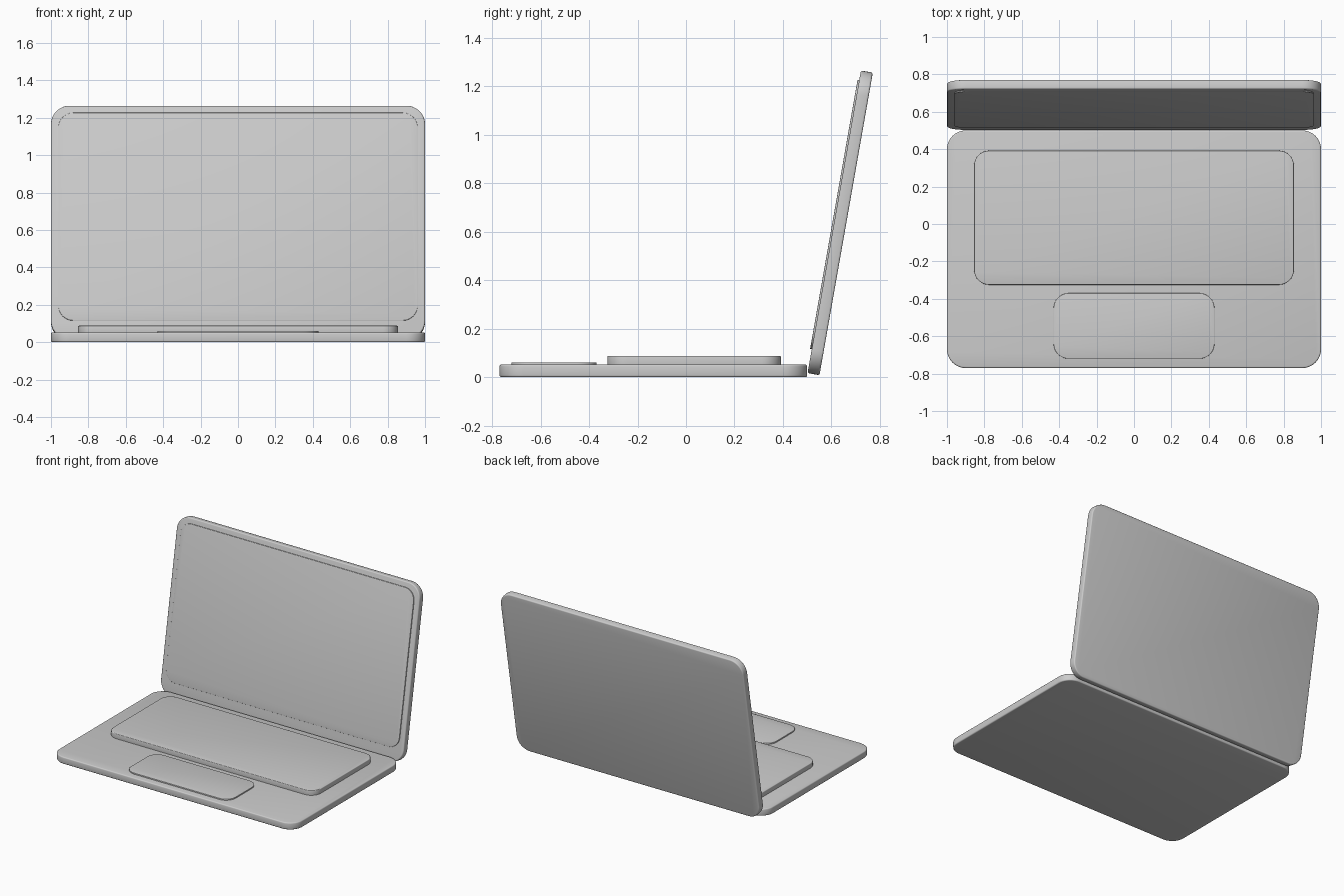
import bpy, bmesh
from math import pi, sin, cos, radians
from mathutils import Matrix

if "Cube" in bpy.data.objects:
    bpy.data.objects.remove(bpy.data.objects["Cube"])


def plate(name, half_w, y0, y1, z0, z1, radius, bevel, matrix=Matrix()):
    """Rounded rectangular slab with softened rims."""
    bm = bmesh.new()
    centres = [(half_w - radius, y1 - radius), (-half_w + radius, y1 - radius),
               (-half_w + radius, y0 + radius), (half_w - radius, y0 + radius)]
    steps = 10
    verts = []
    for i, (cx, cy) in enumerate(centres):
        for k in range(steps + 1):
            a = (i + k / steps) * pi / 2
            verts.append(bm.verts.new((cx + radius * cos(a), cy + radius * sin(a), z0)))
    face = bm.faces.new(verts)
    ext = bmesh.ops.extrude_face_region(bm, geom=[face], use_keep_orig=True)
    top = [g for g in ext["geom"] if isinstance(g, bmesh.types.BMVert)]
    bmesh.ops.translate(bm, verts=top, vec=(0, 0, z1 - z0))
    bmesh.ops.recalc_face_normals(bm, faces=bm.faces)
    rims = [e for e in bm.edges if abs(e.verts[0].co.z - e.verts[1].co.z) < 1e-6]
    bmesh.ops.bevel(bm, geom=rims, offset=bevel, segments=3, profile=0.5, affect='EDGES')
    mesh = bpy.data.meshes.new(name)
    bm.to_mesh(mesh)
    bm.free()
    obj = bpy.data.objects.new(name, mesh)
    obj.matrix_world = matrix
    bpy.context.collection.objects.link(obj)
    bpy.ops.object.select_all(action='DESELECT')
    obj.select_set(True)
    bpy.context.view_layer.objects.active = obj
    bpy.ops.object.shade_smooth_by_angle(angle=radians(35))
    return obj


# Lower half: body, keyboard block, touchpad
plate("base", 1.0, -0.77, 0.50, 0.0, 0.052, 0.10, 0.008)
plate("keyboard", 0.855, -0.325, 0.392, 0.04, 0.088, 0.08, 0.005)
plate("touchpad", 0.43, -0.72, -0.37, 0.04, 0.061, 0.08, 0.002)

# Upper half, leaning back 10 degrees: local z is the side facing the user
tilt = Matrix.Translation((0, 0.551, 0.008)) @ Matrix.Rotation(radians(80), 4, 'X')
plate("lid", 1.0, 0.0, 1.268, 0.0, 0.05, 0.10, 0.008, tilt)
plate("screen", 0.96, 0.10, 1.228, 0.04, 0.057, 0.08, 0.002, tilt)
